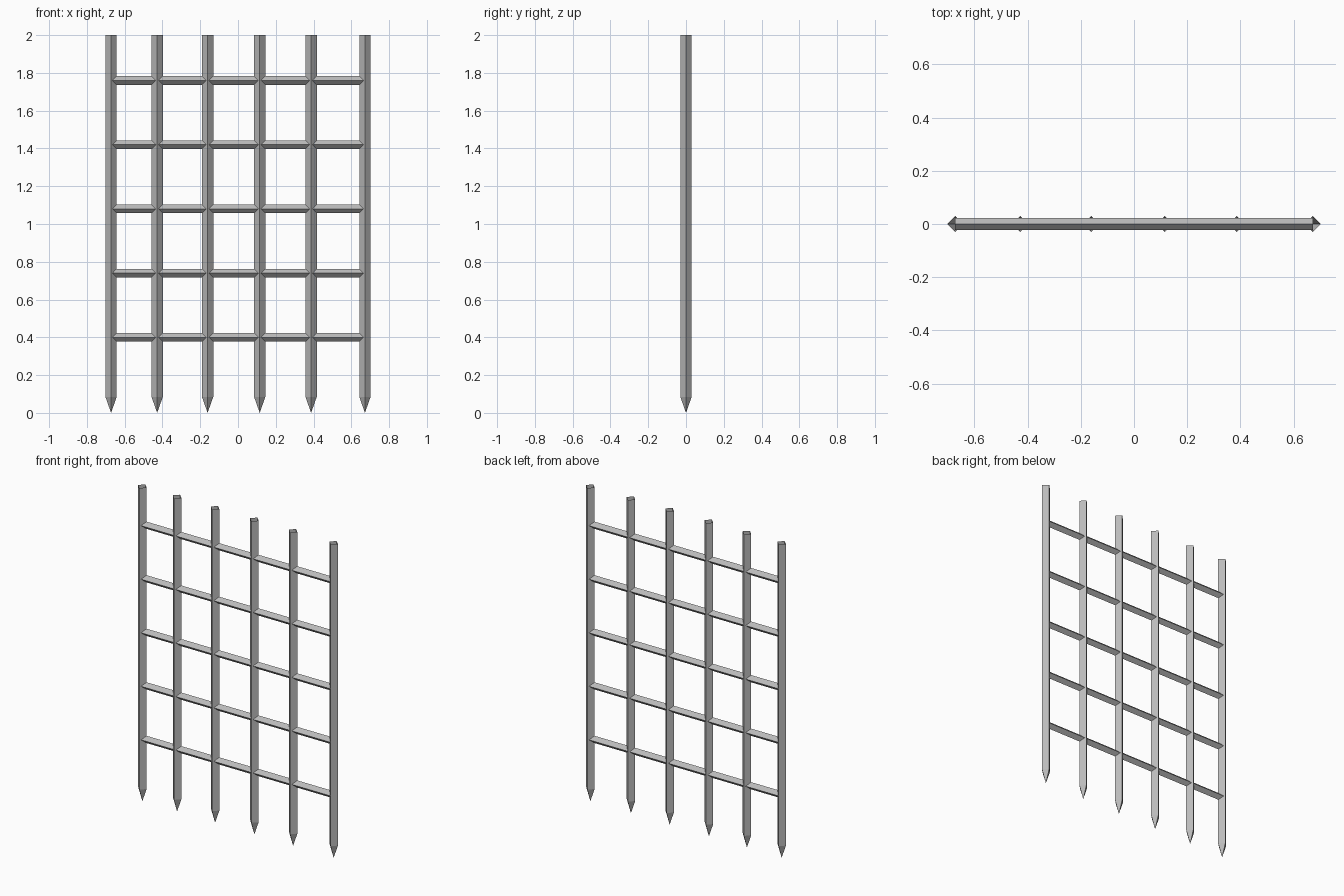
import bpy
import bmesh
from mathutils import Vector

cube = bpy.data.objects.get("Cube")
if cube:
    bpy.data.objects.remove(cube, do_unlink=True)

iron = bpy.data.materials.new("grey_iron")
iron.use_nodes = True
GREY = (0.5, 0.5, 0.5, 1.0)
iron.diffuse_color = GREY
iron.node_tree.nodes["Principled BSDF"].inputs["Base Color"].default_value = GREY


def make_object(name, bm):
    bmesh.ops.recalc_face_normals(bm, faces=bm.faces)
    mesh = bpy.data.meshes.new(name)
    bm.to_mesh(mesh)
    bm.free()
    mesh.materials.append(iron)
    obj = bpy.data.objects.new(name, mesh)
    bpy.context.collection.objects.link(obj)


def diamond(bm, centre, u, v):
    return [bm.verts.new(centre + d) for d in (u, v, -u, -v)]


def bridge(bm, a, b):
    for i in range(4):
        j = (i + 1) % 4
        bm.faces.new((a[i], a[j], b[j], b[i]))


# Upright: diamond tube, open at the top, with a pointed foot
def upright(name, x, half=0.03, height=2.0, shoulder=0.085):
    bm = bmesh.new()
    u, v = Vector((half, 0, 0)), Vector((0, half, 0))
    top = diamond(bm, Vector((x, 0, height)), u, v)
    low = diamond(bm, Vector((x, 0, shoulder)), u, v)
    bridge(bm, top, low)
    tip = bm.verts.new((x, 0, 0))
    for i in range(4):
        bm.faces.new((low[i], low[(i + 1) % 4], tip))
    make_object(name, bm)


# Crossbar: thinner diamond bar running between the outer uprights
def crossbar(name, z, reach=0.672, half=0.023):
    bm = bmesh.new()
    u, v = Vector((0, half, 0)), Vector((0, 0, half))
    ends = [diamond(bm, Vector((x, 0, z)), u, v) for x in (-reach, reach)]
    bridge(bm, *ends)
    for ring in ends:
        bm.faces.new(ring)
    make_object(name, bm)


for n, x in enumerate((-0.672, -0.428, -0.161, 0.115, 0.387, 0.672)):
    upright(f"upright_{n + 1}", x)

for n in range(5):
    crossbar(f"crossbar_{n + 1}", 0.4 + 0.34 * n)
